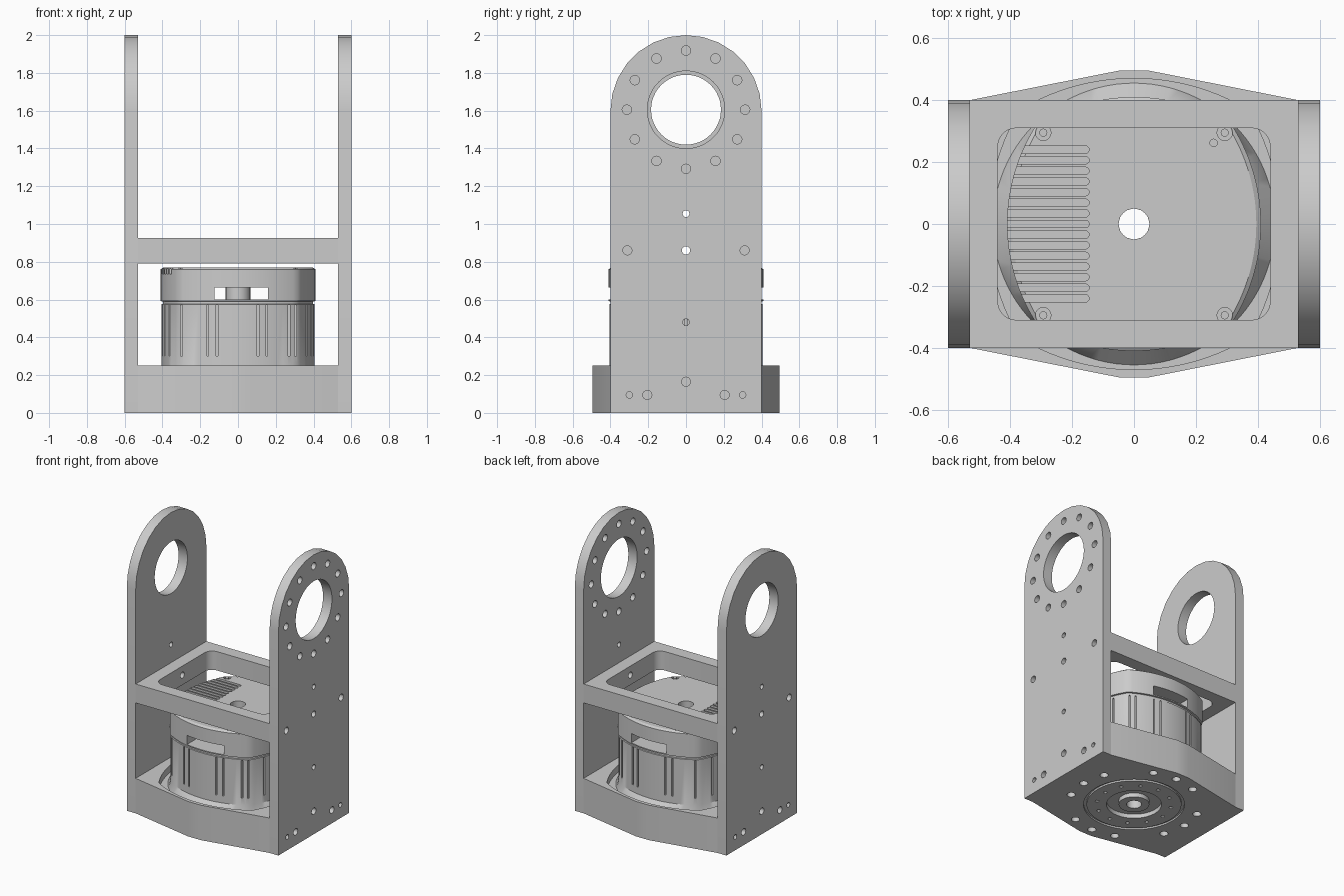
import bpy, bmesh
from math import cos, sin, pi, sqrt

if "Cube" in bpy.data.objects:
    bpy.data.objects.remove(bpy.data.objects["Cube"], do_unlink=True)

grey = bpy.data.materials.new("plain grey")
grey.use_nodes = True
grey.diffuse_color = (0.6, 0.6, 0.6, 1)
grey.node_tree.nodes["Principled BSDF"].inputs["Base Color"].default_value = (0.6, 0.6, 0.6, 1)


# ---- helpers ----
def loft(bm, rings, closed=False):
    """Skin a list of 3D point rings; cap the ends, or join last to first."""
    loops = [[bm.verts.new(p) for p in ring] for ring in rings]
    n = len(loops[0])
    pairs = list(zip(loops, loops[1:]))
    if closed:
        pairs.append((loops[-1], loops[0]))
    else:
        bm.faces.new(loops[0])
        bm.faces.new(loops[-1])
    for a, b in pairs:
        for i in range(n):
            j = (i + 1) % n
            bm.faces.new((a[i], a[j], b[j], b[i]))


def place(u, v, h, axis):
    return {"x": (h, u, v), "y": (u, h, v), "z": (u, v, h)}[axis]


def prism(bm, outline, lo, hi, axis="z"):
    loft(bm, [[place(u, v, h, axis) for u, v in outline] for h in (lo, hi)])


def circle(r, u=0, v=0, n=24):
    return [(u + r * cos(2 * pi * i / n), v + r * sin(2 * pi * i / n)) for i in range(n)]


def rect(u0, u1, v0, v1):
    return [(u0, v0), (u1, v0), (u1, v1), (u0, v1)]


def rounded(a, b, r, u=0, v=0, n=6):
    """Rounded rectangle of half sizes a, b."""
    pts = []
    for q, (su, sv) in enumerate([(1, 1), (-1, 1), (-1, -1), (1, -1)]):
        for i in range(n + 1):
            t = (q + i / n) * pi / 2
            pts.append((u + su * (a - r) + r * cos(t), v + sv * (b - r) + r * sin(t)))
    return pts


def bulged(reach, bow, limit, n=96):
    """Square with four bowed sides, its corners trimmed by a circle."""
    c, pts = bow - reach, []
    for i in range(n):
        t = 2 * pi * i / n
        big, small = max(abs(cos(t)), abs(sin(t))), min(abs(cos(t)), abs(sin(t)))
        r = min(limit, sqrt(bow * bow - (c * small) ** 2) - c * big)
        pts.append((r * cos(t), r * sin(t)))
    return pts


def washer(bm, r0, r1, z0, z1, n=64):
    loft(bm, [[(x, y, z) for x, y in circle(r, 0, 0, n)]
              for r, z in ((r1, z0), (r1, z1), (r0, z1), (r0, z0))], True)


def part(name, bm):
    bmesh.ops.recalc_face_normals(bm, faces=bm.faces)
    me = bpy.data.meshes.new(name)
    bm.to_mesh(me)
    bm.free()
    ob = bpy.data.objects.new(name, me)
    bpy.context.collection.objects.link(ob)
    me.materials.append(grey)
    return ob


def finish(ob, *cutters):
    bpy.ops.object.select_all(action="DESELECT")
    bpy.context.view_layer.objects.active = ob
    ob.select_set(True)
    for c in cutters:
        c.hide_render = True
        m = ob.modifiers.new("cut", "BOOLEAN")
        m.operation, m.solver, m.object = "DIFFERENCE", "EXACT", c
        bpy.ops.object.modifier_apply(modifier=m.name)
    bpy.ops.object.shade_smooth_by_angle(angle=pi / 6)


# ---- shared drills ----
bm = bmesh.new()
prism(bm, circle(0.05, n=16), -0.1, 1)
bore = part("bore_cutter", bm)

bm = bmesh.new()
for z, r in ((1.055, 0.018), (0.86, 0.022)):
    prism(bm, circle(r, 0, z, 16), -0.7, 0.7, "x")
for s in (-1, 1):
    for y, z, r in ((0, 0.48, 0.018), (0, 0.165, 0.024)):
        prism(bm, circle(r, y, z, 16), s * 0.46, s * 0.7, "x")
    for y, z, r in ((0.31, 0.86, 0.024), (0.205, 0.095, 0.024), (0.3, 0.095, 0.017)):
        for m in (-1, 1):
            prism(bm, circle(r, m * y, z, 16), s * 0.48, s * 0.7, "x")
side_drills = part("side_drill_cutter", bm)

# ---- upright side plates with arched tops ----
arch = [(-0.4, 0), (0.4, 0)] + [(0.4 * cos(pi * i / 14), 1.6 + 0.4 * sin(pi * i / 14))
                                for i in range(15)]
for name, s, eye in (("left_plate", 1, 0.205), ("right_plate", -1, 0.185)):
    bm = bmesh.new()
    prism(bm, arch, s * 0.53, s * 0.6, "x")
    plate = part(name, bm)
    bm = bmesh.new()
    prism(bm, circle(eye, 0, 1.605, 48), s * 0.5, s * 0.7, "x")
    if s > 0:
        for y, z in circle(0.313, 0, 1.605, 12):
            prism(bm, circle(0.025, y, z, 16), 0.5, 0.7, "x")
    finish(plate, part(name + "_cutter", bm), side_drills)

# ---- cross shelf with a rounded opening ----
bm = bmesh.new()
prism(bm, rect(-0.53, 0.53, -0.4, 0.4), 0.79, 0.925)
shelf = part("shelf", bm)
bm = bmesh.new()
prism(bm, rounded(0.44, 0.31, 0.06), 0.7, 1)
finish(shelf, part("shelf_cutter", bm), side_drills)

# ---- base block, pocket and underside details ----
half = [(0.53, -0.4), (0.53, 0.4), (0.05, 0.495)]
bm = bmesh.new()
prism(bm, half + [(-0.05, 0.495), (-0.53, 0.4), (-0.53, -0.4), (-0.05, -0.495), (0.05, -0.495)], 0, 0.25)
base = part("base", bm)
bm = bmesh.new()
prism(bm, bulged(0.47, 0.72, 1), 0.2, 0.4)
washer(bm, 0.31, 0.33, -0.1, 0.012)
washer(bm, 0.1, 0.18, -0.1, 0.03)
for x, y in circle(0.245, n=12):
    prism(bm, circle(0.013, x, y, 10), -0.1, 0.04)
for q in range(4):
    for d in (-0.4, 0, 0.4):
        t = q * pi / 2 + d
        prism(bm, circle(0.028, 0.43 * cos(t), 0.43 * sin(t), 16), -0.1, 0.06)
finish(base, part("base_cutter", bm), bore, side_drills)

# ---- motor housing: flared foot, lower shell, seam, upper cap ----
shell, cap = bulged(0.405, 0.59, 0.45), bulged(0.41, 0.59, 0.455)
seam, lid = bulged(0.398, 0.59, 0.442), bulged(0.395, 0.59, 0.44)
levels = [(circle(0.457, n=96), 0.19), (circle(0.455, n=96), 0.2), (shell, 0.25), (shell, 0.575),
          (seam, 0.577), (seam, 0.59), (cap, 0.592), (cap, 0.76), (lid, 0.77)]
bm = bmesh.new()
loft(bm, [[(x, y, z) for x, y in ring] for ring, z in levels])
housing = part("motor_housing", bm)

# Cooling slots and screw recesses in the lid
bm = bmesh.new()
for i in range(-7, 8):
    prism(bm, rounded(0.15, 0.012, 0.0119, -0.295, i * 0.0343, 4), 0.735, 0.85)
for x in (-0.293, 0.293):
    for y in (-0.295, 0.295):
        washer(bm, 0.013, 0.025, 0.755, 0.85, 16)
        bmesh.ops.translate(bm, verts=bm.verts[-64:], vec=(x, y, 0))
prism(bm, circle(0.012, 0.257, 0.262, 12), 0.74, 0.85)
lid_cutter = part("lid_cutter", bm)

# Through window and vertical grooves around the shell
bm = bmesh.new()
prism(bm, rect(-0.125, 0.16, 0.6, 0.665), -0.6, 0.6, "y")
for s in (-1, 1):
    for u in (-0.3, -0.16, -0.112, 0.105, 0.152, 0.27, 0.305):
        deep = 0.38 - 0.8 * u * u
        prism(bm, rect(u - 0.005, u + 0.005, 0.3, 0.57), s * deep, s * 0.6, "y")
    for u in (-0.22, -0.14, -0.07, 0, 0.07, 0.14, 0.22):
        deep = 0.38 - 0.8 * u * u
        prism(bm, rect(u - 0.005, u + 0.005, 0.3, 0.57), s * deep, s * 0.6, "x")
finish(housing, lid_cutter, part("shell_cutter", bm), bore)

# Hollow hub seen inside the window
bm = bmesh.new()
washer(bm, 0.05, 0.065, 0.59, 0.675, 24)
hub = part("motor_hub", bm)
finish(hub)

# ---- remove the cutters ----
for ob in [o for o in bpy.data.objects if o.name.endswith("_cutter")]:
    bpy.data.objects.remove(ob, do_unlink=True)
